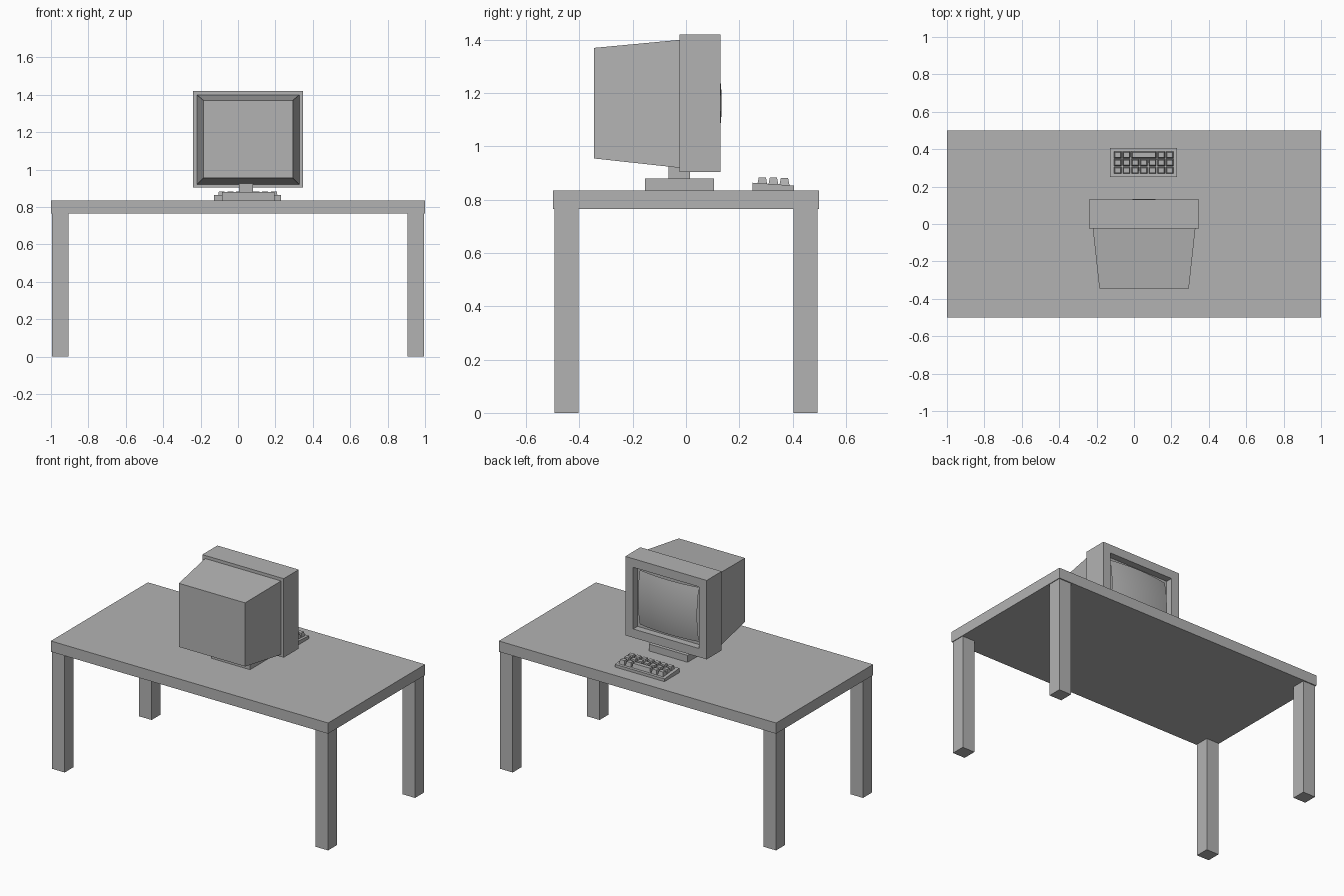
import bpy, bmesh

if "Cube" in bpy.data.objects:
    bpy.data.objects.remove(bpy.data.objects["Cube"])

def material(name, v):
    m = bpy.data.materials.new(name)
    m.diffuse_color = (v, v, v, 1)
    m.use_nodes = True
    m.node_tree.nodes["Principled BSDF"].inputs["Base Color"].default_value = m.diffuse_color
    return m

GREY = material("plain_grey", 0.45)

def finish(name, bm):
    bmesh.ops.recalc_face_normals(bm, faces=bm.faces)
    me = bpy.data.meshes.new(name)
    bm.to_mesh(me)
    bm.free()
    me.materials.append(GREY)
    ob = bpy.data.objects.new(name, me)
    bpy.context.collection.objects.link(ob)
    return ob

def add_box(bm, x, y, z):
    """Add a box spanning the given (min, max) ranges; return its verts."""
    vs = bmesh.ops.create_cube(bm, size=1)["verts"]
    for v in vs:
        for i, (a, b) in enumerate((x, y, z)):
            v.co[i] = b if v.co[i] > 0 else a
    return vs

def box(name, x, y, z):
    bm = bmesh.new()
    add_box(bm, x, y, z)
    return finish(name, bm)

# Table
box("table_top", (-1, 1), (-0.5, 0.5), (0.765, 0.835))
for sx, side in ((-1, "left"), (1, "right")):
    for sy, end in ((-1, "front"), (1, "back")):
        xs = sorted((sx * 0.905, sx * 0.995))
        ys = sorted((sy * 0.403, sy * 0.493))
        box(f"{end}_{side}_leg", xs, ys, (0, 0.765))

# Monitor stand
box("monitor_base", (-0.085, 0.195), (-0.154, 0.105), (0.835, 0.88))
box("monitor_neck", (0.005, 0.08), (-0.065, 0.015), (0.88, 0.93))

# Monitor frame with a recessed opening on the screen side
X0, X1, Z0, Z1, YF = -0.24, 0.347, 0.905, 1.42, 0.13
bm = bmesh.new()
add_box(bm, (X0, X1), (-0.025, YF), (Z0, Z1))
bm.normal_update()
face = max(bm.faces, key=lambda f: f.normal.y)
bmesh.ops.inset_region(bm, faces=[face], thickness=0.08)
wall = bmesh.ops.extrude_face_region(bm, geom=[face])
bmesh.ops.translate(bm, vec=(0, -0.045, 0),
                    verts=[g for g in wall["geom"] if isinstance(g, bmesh.types.BMVert)])
if face.is_valid:
    bmesh.ops.delete(bm, geom=[face], context="FACES_ONLY")
finish("monitor_frame", bm)

# Bulging glass screen
bm = bmesh.new()
bmesh.ops.create_grid(bm, x_segments=14, y_segments=14, size=1)
cx, cz = (X0 + X1) / 2, (Z0 + Z1) / 2
hx, hz = (X1 - X0) / 2 - 0.08, (Z1 - Z0) / 2 - 0.08
for v in bm.verts:
    u, w = v.co.x, v.co.y
    v.co = (cx - u * hx, 0.134 - 0.02 * (u * u + w * w), cz + w * hz)
for f in bm.faces:
    f.smooth = True
bm.normal_update()
if bm.faces[:][0].normal.y < 0:
    bmesh.ops.reverse_faces(bm, faces=bm.faces)
me_screen = bpy.data.meshes.new("screen")
bm.to_mesh(me_screen)
bm.free()
me_screen.materials.append(GREY)
bpy.context.collection.objects.link(bpy.data.objects.new("screen", me_screen))

# Tapered monitor housing
bm = bmesh.new()
for v in add_box(bm, (-0.22, 0.328), (-0.345, -0.025), (0.92, 1.40)):
    if v.co.y < -0.2:
        v.co.x = -0.185 if v.co.x < 0 else 0.293
        v.co.z = 0.955 if v.co.z < 1.1 else 1.37
finish("monitor_housing", bm)

# Keyboard body, a shallow wedge
bm = bmesh.new()
for v in add_box(bm, (-0.128, 0.23), (0.25, 0.405), (0.835, 0.864)):
    if v.co.y > 0.3 and v.co.z > 0.85:
        v.co.z = 0.853
finish("keyboard_body", bm)

# Keys: two rows of seven, plus a row with a wide bar
bm = bmesh.new()
P, KX = 0.0464, -0.11
rows = [[(i, 1) for i in range(7)]] * 2 + [[(0, 1), (1, 1), (2, 3), (5, 1), (6, 1)]]
for r, row in enumerate(rows):
    y0 = 0.267 + 0.0415 * r
    top = 0.884 - 0.001 * r
    for i, n in row:
        x0, x1 = KX + i * P + 0.002, KX + (i + n) * P - 0.002
        mx, my = (x0 + x1) / 2, y0 + 0.0195
        for v in add_box(bm, (x0, x1), (y0, y0 + 0.039), (0.852, top)):
            if v.co.z > 0.87:
                v.co.x -= 0.006 if v.co.x > mx else -0.006
                v.co.y -= 0.006 if v.co.y > my else -0.006
finish("keys", bm)
